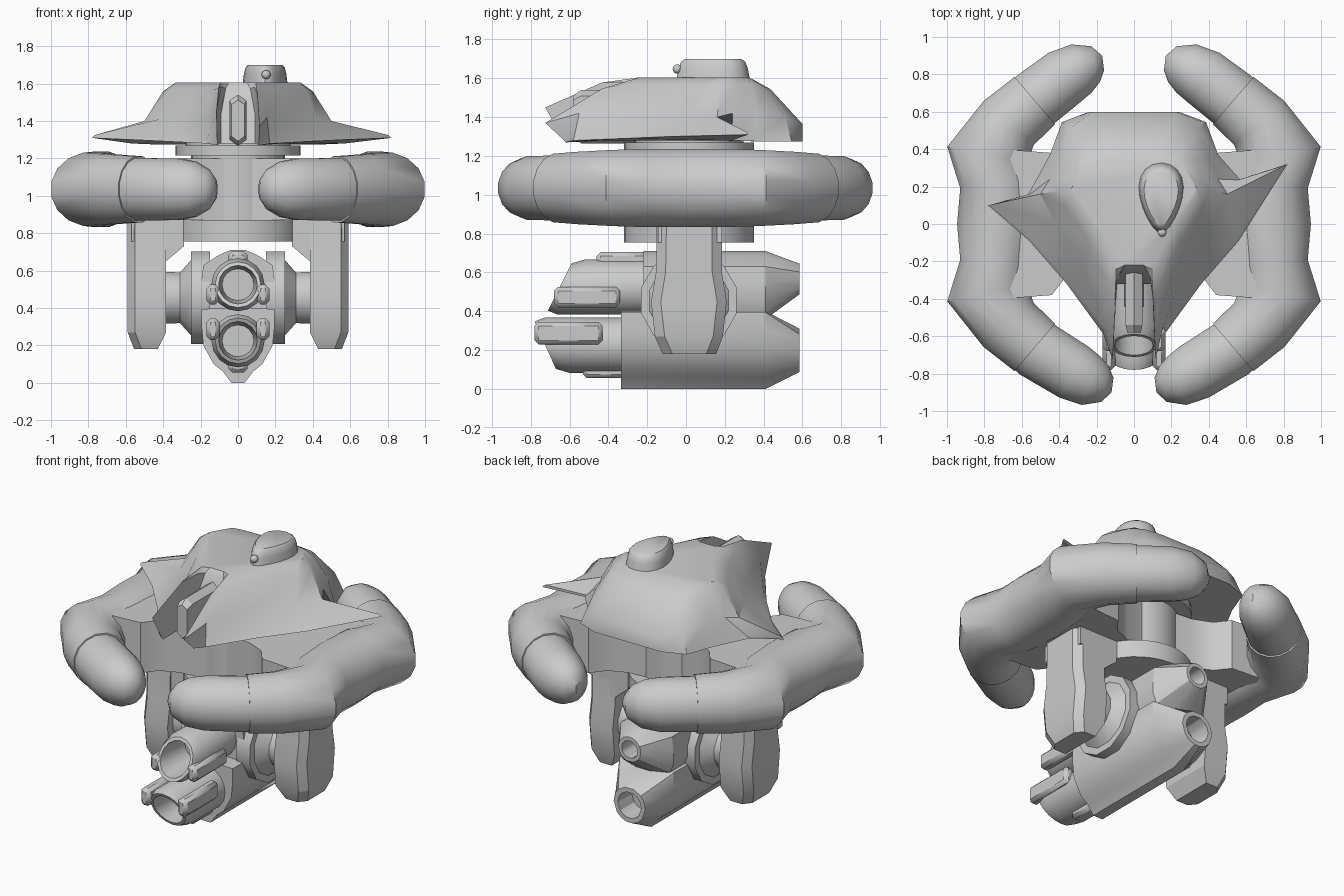
import bpy, bmesh
from math import sin, cos, pi, atan2, radians
from mathutils import Vector

if "Cube" in bpy.data.objects:
    bpy.data.objects.remove(bpy.data.objects["Cube"])

def finish(name, bm, angle=35, bevel=0):
    bmesh.ops.recalc_face_normals(bm, faces=bm.faces)
    me = bpy.data.meshes.new(name)
    bm.to_mesh(me)
    bm.free()
    ob = bpy.data.objects.new(name, me)
    bpy.context.collection.objects.link(ob)
    if bevel:
        m = ob.modifiers.new("bevel", 'BEVEL')
        m.width = bevel
        m.segments = 1
    bpy.ops.object.select_all(action='DESELECT')
    bpy.context.view_layer.objects.active = ob
    ob.select_set(True)
    bpy.ops.object.shade_smooth_by_angle(angle=radians(angle))
    return ob

def loft(name, rings, angle=35, bevel=0):
    """Skin closed rings of equal length and cap both ends."""
    bm = bmesh.new()
    vs = [[bm.verts.new(p) for p in r] for r in rings]
    n = len(vs[0])
    for a, b in zip(vs, vs[1:]):
        for i in range(n):
            j = (i + 1) % n
            bm.faces.new((a[i], a[j], b[j], b[i]))
    bm.faces.new(vs[0])
    bm.faces.new(vs[-1])
    return finish(name, bm, angle, bevel)

def box(name, x0, x1, y0, y1, z0, z1, bevel=0):
    return loft(name, [[(x0, y0, z), (x1, y0, z), (x1, y1, z), (x0, y1, z)] for z in (z0, z1)], 30, bevel)

def ring_y(y, cz, r, n=16, slope=0):
    return [(r * cos(2 * pi * i / n), y + slope * r * sin(2 * pi * i / n),
             cz + r * sin(2 * pi * i / n)) for i in range(n)]

def ring_z(z, r, n=32):
    return [(r * cos(2 * pi * i / n), r * sin(2 * pi * i / n) + .015, z) for i in range(n)]

def sweep(name, path, sx, sy, n=16):
    """Horizontal tube; path rows are x, y, half width, half height."""
    rings = []
    for i, (x, y, rw, rh) in enumerate(path):
        a, b = path[max(i - 1, 0)], path[min(i + 1, len(path) - 1)]
        d = Vector((b[0] - a[0], b[1] - a[1])).normalized()
        ring = []
        for k in range(n):
            t = 2 * pi * (k + .5) / n
            c = cos(t) * rw
            ring.append((sx * (x - d.y * c), sy * (y + d.x * c), 1.035 + rh * sin(t)))
        rings.append(ring)
    return loft(name, rings, 40)

# Ring arms: one bent sleeve per side with rounded tips at each end
half = [(.53, .66, .17, .18), (.67, .54, .182, .19), (.785, .37, .222, .2), (.735, .22, .2, .205)]
for s, side in ((1, "right"), (-1, "left")):
    path = half + [(.73, 0, .22, .205)] + [(x, -y, w, h) for x, y, w, h in reversed(half)]
    sweep(side + "_ring_arm", path, s, 1)
    for f, end, e in ((1, "rear", 0), (-1, "front", .05)):
        tip = [(.56, .635, .16, .17), (.52, .67, .165, .17), (.37 - e, .785 + e * .15, .16, .168),
               (.28 - e, .832 + e * .1, .142, .15), (.205 - e, .855, .1, .108), (.165 - e, .86, .04, .05)]
        sweep(f"{side}_{end}_tip", tip, s, f)
    # Web joining the arm to the hub
    web = [(.05, -.22), (.25, -.24), (.37, -.29), (.44, -.38), (.7, -.4)]
    web += [(x, -y) for x, y in reversed(web)]
    loft(side + "_web", [[(s * x, y, z) for x, y in web] for z in (.87, 1.2)])

# Central hub, turntable and lower disc
loft("hub_column", [ring_z(.8, .25), ring_z(1.24, .25)])
loft("turntable", [ring_z(1.215, .335), ring_z(1.27, .335), ring_z(1.27, .28), ring_z(1.32, .28)])
loft("lower_disc", [ring_z(.755, .335), ring_z(.87, .335)])

# Yoke carrying the guns
box("yoke_bridge", -.57, .57, -.145, .185, .755, .88)
for s, side in ((1, "right"), (-1, "left")):
    rings = []
    for z, x0, x1, y0, y1 in ((.18, .43, .555, -.12, .155), (.27, .385, .59, -.16, .19), (.45, .385, .59, -.18, .21),
                              (.6, .385, .59, -.155, .185), (.88, .385, .59, -.15, .185)):
        rings.append([(s * x, y, z) for x, y in ((x0, y0), (x1 - .04, y0), (x1, y0 + .05),
                                                 (x1, y1 - .05), (x1 - .04, y1), (x0, y1))])
    loft(side + "_yoke_leg", rings, 25)
    gus = [(.29, .76), (.29, .73), (.385, .65), (.42, .65), (.42, .76)]
    loft(side + "_yoke_gusset", [[(s * x, y, z) for x, z in gus] for y in (-.145, .185)], 20)
    prof = [(.15, .255), (.2, .255), (.25, .255), (.25, .21), (.31, .14), (.41, .145)]
    loft(side + "_pivot", [[(s * x, .015 + r * cos(2 * pi * (k + .5) / 12), .455 + r * sin(2 * pi * (k + .5) / 12))
                            for k in range(12)] for x, r in prof])

# Gun housings: faceted bodies tapering to round rear vents
def housing(name, prof, y0, cz, r, hole):
    pts = prof + [(-x, z) for x, z in reversed(prof)]
    mid = (prof[0][1] + prof[-1][1]) / 2
    ang = [atan2(z - mid, x) for x, z in pts]
    rear = lambda rad, y: [(rad * cos(a), y, cz + rad * sin(a)) for a in ang]
    loft(name, [[(x, y0, z) for x, z in pts], [(x, .41, z) for x, z in pts],
                rear(r, .585), rear(hole, .585), rear(hole * .9, .45)], 30)

housing("upper_housing", [(.04, .71), (.1, .685), (.185, .63), (.195, .55), (.195, .45), (.17, .39), (.06, .36)],
        -.22, .565, .082, .057)
housing("lower_housing", [(.06, .4), (.195, .395), (.195, .3), (.185, .2), (.13, .1), (.08, .06), (.035, 0)],
        -.335, .2, .115, .085)

# Barrels with slanted hollow muzzles and rails
def barrel(name, y, cz, slope, back):
    loft(name, [ring_y(back, cz, .142), ring_y(y + .06, cz, .142, slope=slope), ring_y(y, cz, .122, slope=slope),
                ring_y(y, cz, .103, slope=slope), ring_y(y + .22, cz, .085)], 30)

barrel("upper_barrel", -.65, .525, .5, -.15)
barrel("lower_barrel", -.725, .225, -.45, -.25)
for s, side in ((1, "right"), (-1, "left")):
    xs = sorted((s * .1, s * .168))
    box(side + "_upper_rail", *xs, -.68, -.34, .42, .525, .02)
    box(side + "_lower_rail", *xs, -.78, -.43, .23, .345, .02)
box("top_rail", -.05, .05, -.46, -.18, .63, .705, .02)
box("bottom_rail", -.05, .05, -.53, -.3, .055, .12, .02)

# Hooded shell: stations from the front notch round to the back (base, mid, top)
stations = [
    ((.09, -.32, 1.28), (.09, -.29, 1.44), (.05, -.22)),
    ((.1, -.4, 1.28), (.1, -.36, 1.46), (.08, -.235)),
    ((.11, -.62, 1.27), (.115, -.725, 1.37), (.095, -.24)),
    ((.17, -.58, 1.28), (.155, -.55, 1.42), (.115, -.2)),
    ((.36, -.32, 1.29), (.27, -.23, 1.43), (.22, 0)),
    ((.56, -.09, 1.3), (.42, 0, 1.41), (.33, .16)),
    ((.82, .32, 1.31), (.5, .16, 1.4), (.335, .19)),
    ((.57, .235, 1.28), (.45, .24, 1.42), (.3, .25)),
    ((.45, .37, 1.275), (.4, .36, 1.43), (.26, .315)),
    ((.385, .545, 1.275), (.345, .51, 1.4), (.2, .325)),
    ((.24, .6, 1.275), (.22, .6, 1.365), (.1, .325))]

def shell_rings(st, s):
    cols = []
    for i, (b, m, t) in enumerate(st):
        b, m, t = Vector(b), Vector(m), Vector((*t, 1.605))
        if s < 0 and i == 6:
            b = Vector((.78, .1, 1.31))          # left horn sweeps less far back
        if s < 0 and i == 7:
            b.y = .15
        if s < 0 and i == 2:
            m.z = 1.45                            # left prong sits higher
        sh = m.lerp(t, .6) + Vector((0, 0, .035))
        low = b.lerp(m, .05 if i == 6 else .12)
        low.z = b.z + .015
        cols.append([Vector((s * p.x, p.y, p.z)) for p in (b, low, m, sh, t)])
    return cols

cols = shell_rings(stations, 1) + shell_rings(stations, -1)[::-1]
loft("hood_shell", [[c[k] for c in cols] for k in range(5)], 32)

# Slim cannon inside the notch
hexa = [(0, 1.54), (.045, 1.51), (.045, 1.3), (0, 1.265), (-.045, 1.3), (-.045, 1.51)]
loft("notch_cannon", [[(x * k, y, 1.4 + (z - 1.4) * k) for x, z in hexa]
                      for y, k in ((-.58, .8), (-.54, 1), (-.22, 1))], 20)

# Egg-shaped cupola with a small lens
def egg(z, k):
    out = []
    for i in range(20):
        t = 2 * pi * i / 20
        y = sin(t)
        out.append((.145 + k * cos(t) * (.115 + .04 * y), .14 + k * y * .19, z))
    return out

loft("cupola", [egg(1.59, 1), egg(1.65, .94), egg(1.685, .87), egg(1.7, .76)], 40)
bm = bmesh.new()
bmesh.ops.create_uvsphere(bm, u_segments=12, v_segments=8, radius=.024)
bmesh.ops.translate(bm, verts=bm.verts, vec=(.15, -.045, 1.648))
finish("cupola_lens", bm)
